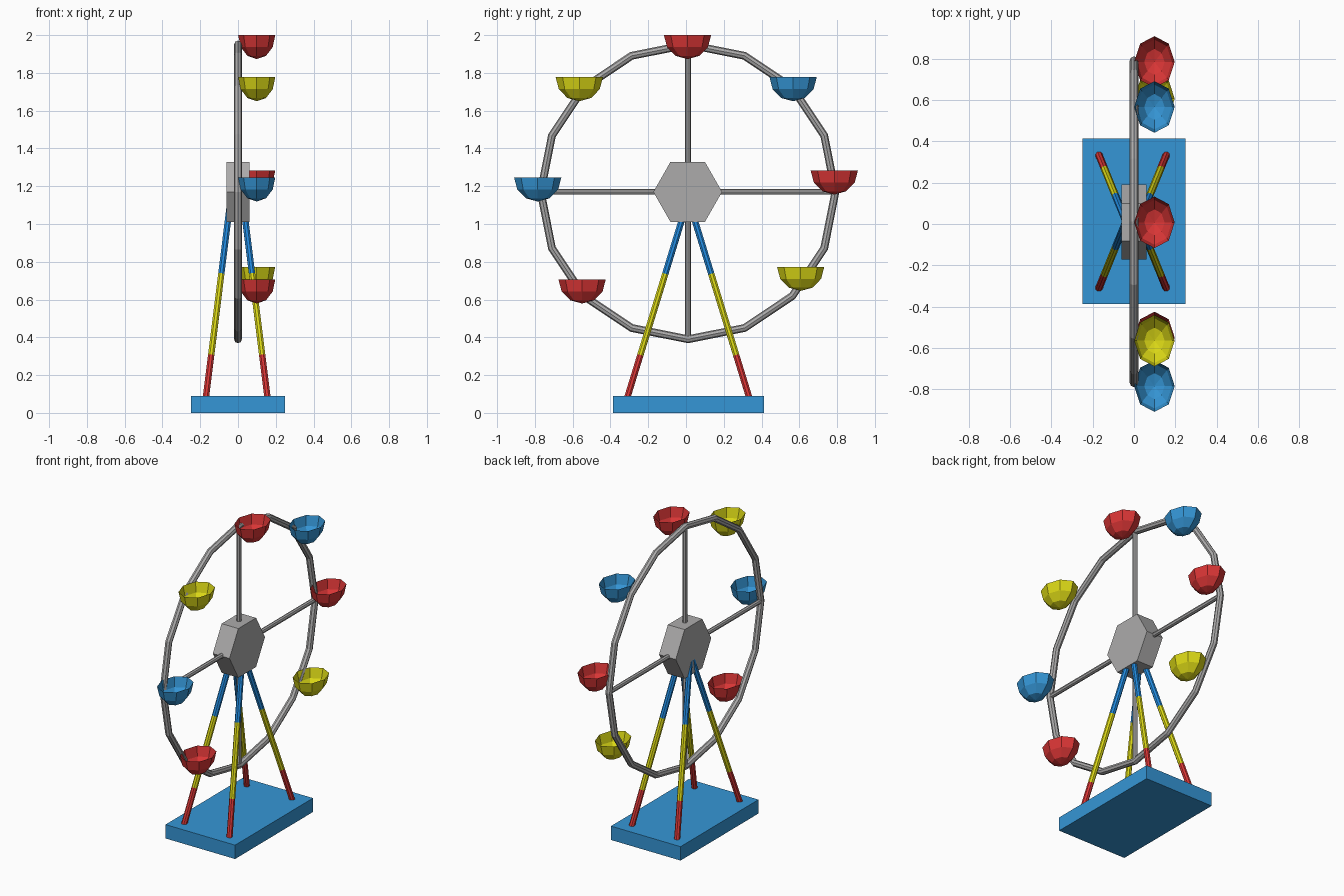
import bpy, bmesh, math
from mathutils import Vector, Matrix

if "Cube" in bpy.data.objects:
    bpy.data.objects.remove(bpy.data.objects["Cube"])

def srgb(r, g, b):
    lin = lambda c: c / 12.92 if c <= 0.04045 else ((c + 0.055) / 1.055) ** 2.4
    return [lin(c / 255) for c in (r, g, b)] + [1.0]

def material(name, rgb):
    m = bpy.data.materials.new(name)
    m.diffuse_color = srgb(*rgb)
    m.use_nodes = True
    m.node_tree.nodes["Principled BSDF"].inputs["Base Color"].default_value = m.diffuse_color
    return m

RED = material("red", (219, 54, 54))
YELLOW = material("yellow", (220, 217, 22))
BLUE = material("sky_blue", (53, 150, 214))
LEG_BLUE = material("leg_blue", (33, 138, 222))
GREY = material("grey", (172, 171, 171))

CY, CZ, R = 0.011, 1.17, 0.78      # wheel centre and radius

def make(name, bm, mat):
    mesh = bpy.data.meshes.new(name)
    bm.to_mesh(mesh)
    bm.free()
    mesh.materials.append(mat)
    ob = bpy.data.objects.new(name, mesh)
    bpy.context.collection.objects.link(ob)
    return ob

def rod(name, a, b, radius, mat, sides=8):
    a, b = Vector(a), Vector(b)
    d = b - a
    rot = d.to_track_quat('Z', 'Y').to_matrix().to_4x4()
    bm = bmesh.new()
    bmesh.ops.create_cone(bm, cap_ends=True, segments=sides, radius1=radius, radius2=radius,
                          depth=d.length, matrix=Matrix.Translation((a + b) / 2) @ rot)
    return make(name, bm, mat)

# Base slab
bm = bmesh.new()
bmesh.ops.create_cube(bm, size=1, matrix=Matrix.Translation((0, 0.013, 0.045))
                      @ Matrix.Diagonal((0.5, 0.8, 0.09, 1)))
make("base", bm, BLUE)

# Four splayed legs, each in three colour bands
def leg_point(sx, sy, z):
    t = (z - 0.09) / 1.01
    return (-0.007 + sx * (0.162 - 0.126 * t), 0.012 + sy * (0.32 - 0.31 * t), z)

bands = [(0.08, 0.305, RED), (0.305, 0.735, YELLOW), (0.735, 1.10, LEG_BLUE)]
for sx in (-1, 1):
    for sy in (-1, 1):
        for z0, z1, mat in bands:
            rod("leg_section", leg_point(sx, sy, z0), leg_point(sx, sy, z1), 0.018, mat)

# Hexagonal hub with corners pointing along y
bm = bmesh.new()
profile = [bm.verts.new((-0.06, CY - 0.002 + 0.182 * math.cos(k * math.pi / 3),
                         CZ + 0.184 * math.sin(k * math.pi / 3))) for k in range(6)]
face = bm.faces.new(profile)
ext = bmesh.ops.extrude_face_region(bm, geom=[face], use_keep_orig=True)
bmesh.ops.translate(bm, vec=(0.12, 0, 0),
                    verts=[g for g in ext["geom"] if isinstance(g, bmesh.types.BMVert)])
bmesh.ops.recalc_face_normals(bm, faces=bm.faces)
make("hub", bm, GREY)

# Sixteen-sided wheel rim
bpy.ops.mesh.primitive_torus_add(major_segments=16, minor_segments=8, major_radius=R,
                                 minor_radius=0.021, location=(0, CY, CZ),
                                 rotation=(0, math.pi / 2, 0))
rim = bpy.context.object
rim.name = "rim"
rim.data.materials.append(GREY)

# Crossed spokes
rod("upright_spoke", (0, CY, CZ - R), (0, CY, CZ + R), 0.015, GREY)
rod("level_spoke", (0, CY - R, CZ), (0, CY + R, CZ), 0.015, GREY)

# Open half-sphere seats hanging beside the rim: y, rim height, colour
def seat(y, top, mat):
    bm = bmesh.new()
    bmesh.ops.create_uvsphere(bm, u_segments=8, v_segments=6, radius=1)
    bmesh.ops.delete(bm, geom=[v for v in bm.verts if v.co.z > 0.01], context='VERTS')
    bmesh.ops.transform(bm, verts=bm.verts, matrix=Matrix.Translation((0.099, y, top))
                        @ Matrix.Diagonal((0.098, 0.125, 0.127, 1)))
    make("seat", bm, mat)

for y, top, mat in [(0.008, 2.0, RED), (0.567, 1.777, BLUE), (0.785, 1.283, RED),
                    (0.607, 0.773, YELLOW), (-0.55, 0.706, RED), (-0.785, 1.246, BLUE),
                    (-0.565, 1.777, YELLOW)]:
    seat(y, top, mat)
